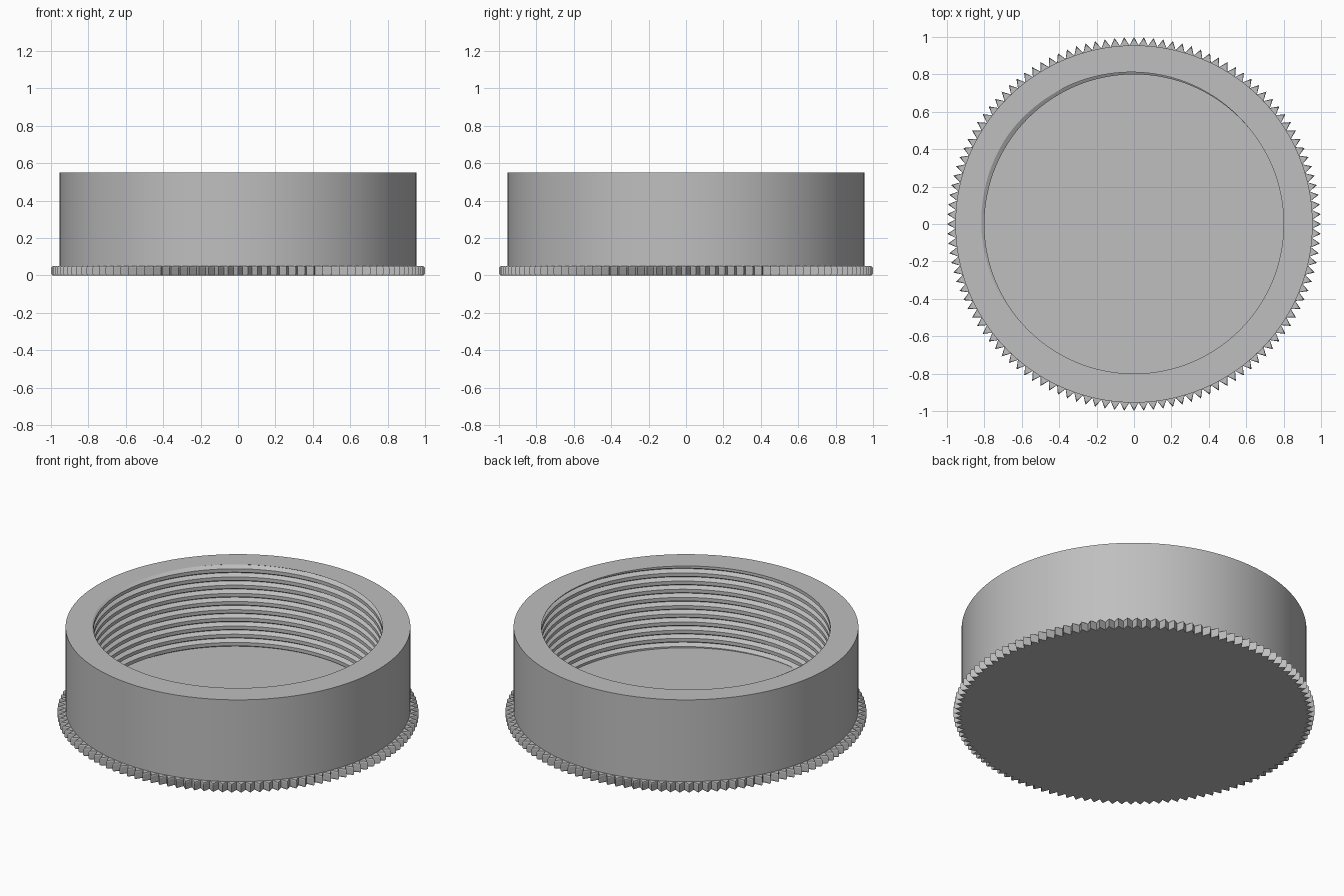
import bpy
import bmesh
from math import sin, cos, pi, radians

cube = bpy.data.objects.get("Cube")
if cube:
    bpy.data.objects.remove(cube)

FLOOR, TOP = 0.05, 0.55
OUTER, BORE = 0.955, 0.80
PITCH, DEPTH = 0.05, 0.025
HALF = DEPTH * 0.577          # half width of a sixty degree groove
START = radians(145)          # angle where the groove root meets the rim
SEGMENTS, TEETH = 144, 120

grey = bpy.data.materials.new("plain grey")
grey.use_nodes = True
COLOUR = (0.52, 0.52, 0.52, 1)
grey.diffuse_color = COLOUR
grey.node_tree.nodes["Principled BSDF"].inputs["Base Color"].default_value = COLOUR


def finish(bm, name, smooth):
    bmesh.ops.remove_doubles(bm, verts=bm.verts, dist=1e-5)
    bmesh.ops.recalc_face_normals(bm, faces=bm.faces)
    mesh = bpy.data.meshes.new(name)
    bm.to_mesh(mesh)
    bm.free()
    mesh.materials.append(grey)
    obj = bpy.data.objects.new(name, mesh)
    bpy.context.collection.objects.link(obj)
    if smooth:
        bpy.ops.object.select_all(action='DESELECT')
        obj.select_set(True)
        bpy.context.view_layer.objects.active = obj
        bpy.ops.object.shade_smooth_by_angle(angle=radians(25))
    return obj


def polar(bm, r, a, z):
    return bm.verts.new((r * cos(a), r * sin(a), z))


# Threaded wall: one radial profile per angle, the groove climbing with it
def wall_profile(a):
    turns = round((TOP - FLOOR) / PITCH)
    points = []
    for k in range(-turns - 2, 3):
        root = TOP + (k + (a - START) / (2 * pi)) * PITCH
        for offset in (-HALF, 0, HALF):
            z = min(max(root + offset, FLOOR), TOP)
            cut = max(0, 1 - abs(z - root) / HALF)
            points.append((BORE + DEPTH * cut, z))
    # limits reached beyond a groove keep the radius of the groove they cut
    for limit in (FLOOR, TOP):
        deepest = max((r for r, z in points if z == limit), default=BORE)
        points = [(deepest, z) if z == limit else (r, z) for r, z in points]
    return points + [(OUTER, TOP), (OUTER, FLOOR)]


bm = bmesh.new()
columns = []
for i in range(SEGMENTS + 1):
    a = 2 * pi * i / SEGMENTS
    columns.append([polar(bm, r, a, z) for r, z in wall_profile(a)])
for left, right in zip(columns, columns[1:]):
    for j in range(len(left) - 1):
        bm.faces.new((left[j], right[j], right[j + 1], left[j + 1]))
finish(bm, "threaded_wall", True)

# Base plate with pointed teeth, their tips chamfered above and below
bm = bmesh.new()
rings = []
for z, tip in ((0, 0.992), (0.008, 1.0), (FLOOR - 0.008, 1.0), (FLOOR, 0.992)):
    rings.append([polar(bm, OUTER if i % 2 else tip, pi * i / TEETH, z)
                  for i in range(2 * TEETH)])
for low, high in zip(rings, rings[1:]):
    for i in range(len(low)):
        n = (i + 1) % len(low)
        bm.faces.new((low[i], low[n], high[n], high[i]))
# caps: a round disc plus one triangle per tooth
for ring in (rings[0], rings[-1]):
    bm.faces.new(ring[1::2])
    for i in range(0, len(ring), 2):
        bm.faces.new((ring[i - 1], ring[i], ring[i + 1]))
finish(bm, "toothed_base", False)
